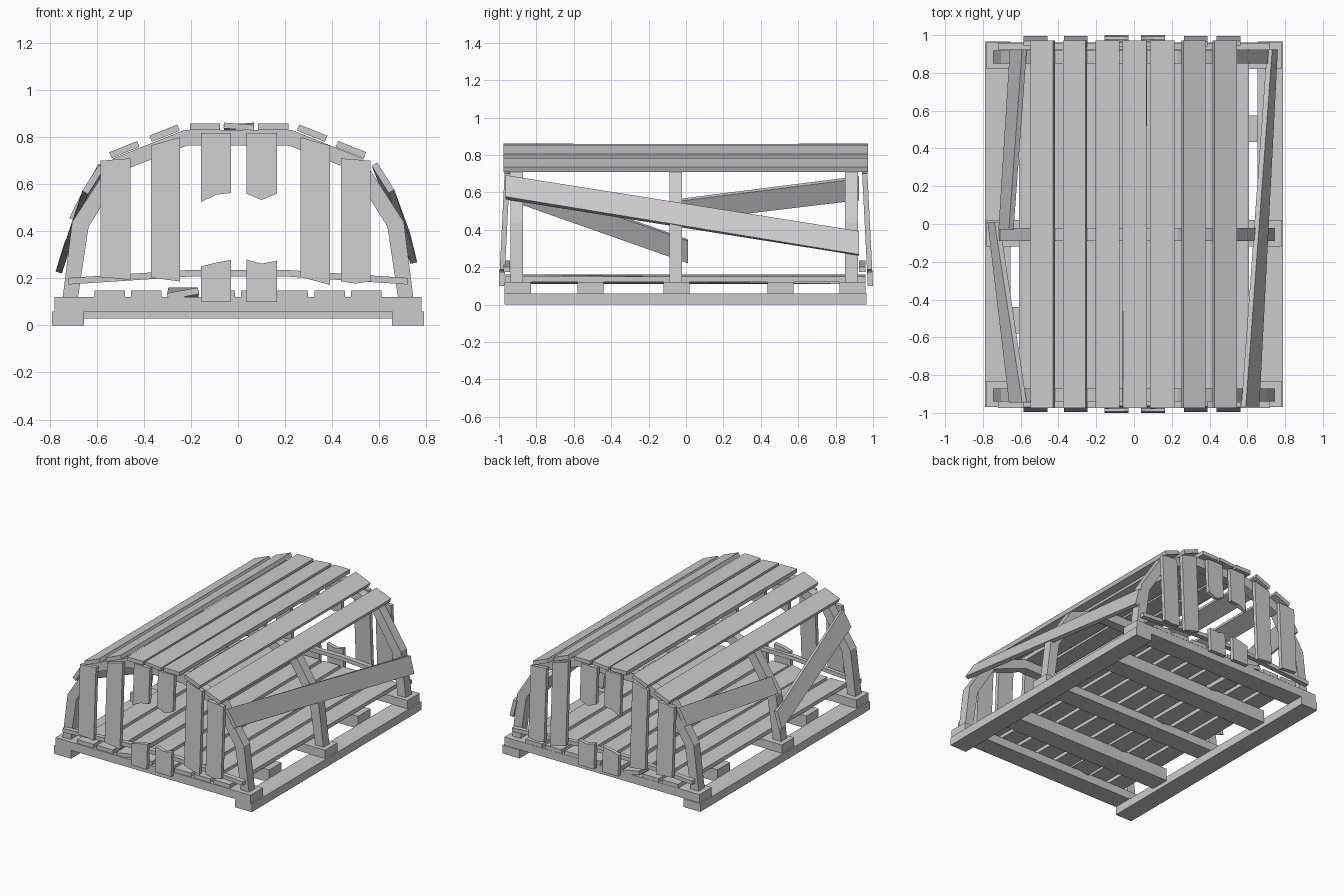
import bpy, bmesh
from mathutils import Vector as V

if "Cube" in bpy.data.objects:
    bpy.data.objects.remove(bpy.data.objects["Cube"])


def loft(name, rings):
    """Skin a list of equal-length closed rings and cap both ends."""
    bm = bmesh.new()
    rows = [[bm.verts.new(p) for p in r] for r in rings]
    n = len(rows[0])
    for a, b in zip(rows, rows[1:]):
        for i in range(n):
            j = (i + 1) % n
            bm.faces.new((a[i], a[j], b[j], b[i]))
    bm.faces.new(rows[0])
    bm.faces.new(rows[-1])
    bmesh.ops.recalc_face_normals(bm, faces=bm.faces)
    me = bpy.data.meshes.new(name)
    bm.to_mesh(me)
    bm.free()
    ob = bpy.data.objects.new(name, me)
    bpy.context.collection.objects.link(ob)
    return ob


def box(name, x0, x1, y0, y1, z0, z1):
    return loft(name, [[(x0, y, z0), (x1, y, z0), (x1, y, z1), (x0, y, z1)]
                       for y in (y0, y1)])


def plank(name, ends, thick=0.028):
    """Plank running along y; each end is (y, edge A xz, edge B xz)."""
    rings = []
    for y, a, b in ends:
        a, b = V((a[0], y, a[1])), V((b[0], y, b[1]))
        d = (b - a).normalized()
        n = V((-d.z, 0, d.x)) * thick / 2
        rings.append([a - n, b - n, b + n, a + n])
    return loft(name, rings)


# Runners and cross beams of the base
for s in (-1, 1):
    x0, x1 = sorted((s * 0.655, s * 0.79))
    box("base_runner", x0, x1, -0.97, 0.965, 0, 0.06)
for y in (-0.9, -0.05, 0.89):
    box("cross_beam", -0.78, 0.78, y - 0.07, y + 0.07, 0.06, 0.12)
for y in (-0.51, 0.505):
    box("inner_cross_beam", -0.655, 0.655, y - 0.07, y + 0.07, 0.03, 0.12)

# Floor slats, one of them slightly twisted
for i in range(8):
    x = -0.545 + i * 0.1557
    t = 0.012 if i == 2 else 0
    plank("floor_slat", [(-0.965, (x - 0.065, 0.135 - t), (x + 0.065, 0.135 + t)),
                         (0.96, (x - 0.065, 0.135 + t), (x + 0.065, 0.135 - t))])

# Three bent hoops
outer = [(-0.745, 0.12), (-0.705, 0.44), (-0.53, 0.71), (-0.23, 0.83)]
inner = [(-0.68, 0.12), (-0.635, 0.42), (-0.485, 0.66), (-0.215, 0.765)]
outer += [(-x, z) for x, z in reversed(outer)]
inner += [(-x, z) for x, z in reversed(inner)]
for y in (-0.905, -0.055, 0.885):
    loft("hoop", [[(o[0], y - 0.034, o[1]), (o[0], y + 0.034, o[1]),
                   (i[0], y + 0.034, i[1]), (i[0], y - 0.034, i[1])]
                  for o, i in zip(outer, inner)])

# Thin bowed rail at each end
for y in (-0.958, 0.942):
    loft("end_rail", [[(x, y - 0.017, z - 0.014), (x, y + 0.017, z - 0.014),
                       (x, y + 0.017, z + 0.014), (x, y - 0.017, z + 0.014)]
                      for x, z in ((-0.72, 0.188), (-0.2, 0.222), (0.2, 0.222), (0.72, 0.188))])

# Roof slats following the hoop
for x, z, slope in ((-0.483, 0.747, 0.4), (-0.312, 0.817, 0.4), (-0.14, 0.845, 0),
                    (0.15, 0.845, 0), (0.315, 0.817, -0.4), (0.48, 0.747, -0.4)):
    w = 0.064 / (1 + slope * slope * 0.5)
    edge = ((x - w, z - w * slope), (x + w, z + w * slope))
    plank("roof_slat", [(-0.975, *edge), (0.972, *edge)])
plank("twisted_ridge_slat", [(-0.975, (-0.06, 0.85), (0.068, 0.84)),
                             (0.972, (-0.06, 0.84), (0.068, 0.85))], 0.024)

# Loose side planks: one long on the right, a broken pair on the left
plank("right_side_plank", [(-0.965, (0.652, 0.57), (0.58, 0.685)),
                           (0.925, (0.748, 0.265), (0.718, 0.39))])
plank("left_rear_plank", [(-0.03, (-0.705, 0.45), (-0.65, 0.56)),
                          (0.925, (-0.645, 0.565), (-0.58, 0.68))])
plank("left_front_plank", [(-0.945, (-0.65, 0.565), (-0.58, 0.675)),
                           (0.01, (-0.762, 0.225), (-0.725, 0.345))])

# Upright end boards: left/right x, bottom z (left, mid, right), top z (left, mid, right)
boards = [
    ("end_board", -0.585, -0.457, (0.205, 0.2, 0.193), (0.7, 0.705, 0.71)),
    ("end_board", -0.37, -0.247, (0.203, 0.195, 0.187), (0.765, 0.782, 0.8)),
    ("end_board", 0.265, 0.39, (0.205, 0.19, 0.172), (0.8, 0.782, 0.765)),
    ("end_board", 0.437, 0.563, (0.187, 0.178, 0.187), (0.71, 0.705, 0.7)),
    ("broken_board_top", -0.157, -0.03, (0.525, 0.555, 0.563), (0.818,) * 3),
    ("broken_board_top", 0.036, 0.165, (0.56, 0.533, 0.56), (0.818,) * 3),
    ("broken_board_base", -0.157, -0.03, (0.1,) * 3, (0.25, 0.267, 0.278)),
    ("broken_board_base", 0.036, 0.165, (0.1,) * 3, (0.28, 0.262, 0.275)),
]
for side in (-1, 1):
    for name, x0, x1, lo, hi in boards:
        xs = (x0, (x0 + x1) / 2, x1)
        outline = list(zip(xs, lo)) + list(zip(xs, hi))[::-1]
        rings = []
        for t in (0.028, 0):
            # boards lean outward toward the floor
            rings.append([(x, side * (1.0 - 0.05 * (z - 0.1) - t), z)
                          for x, z in outline])
        loft(name, rings)
